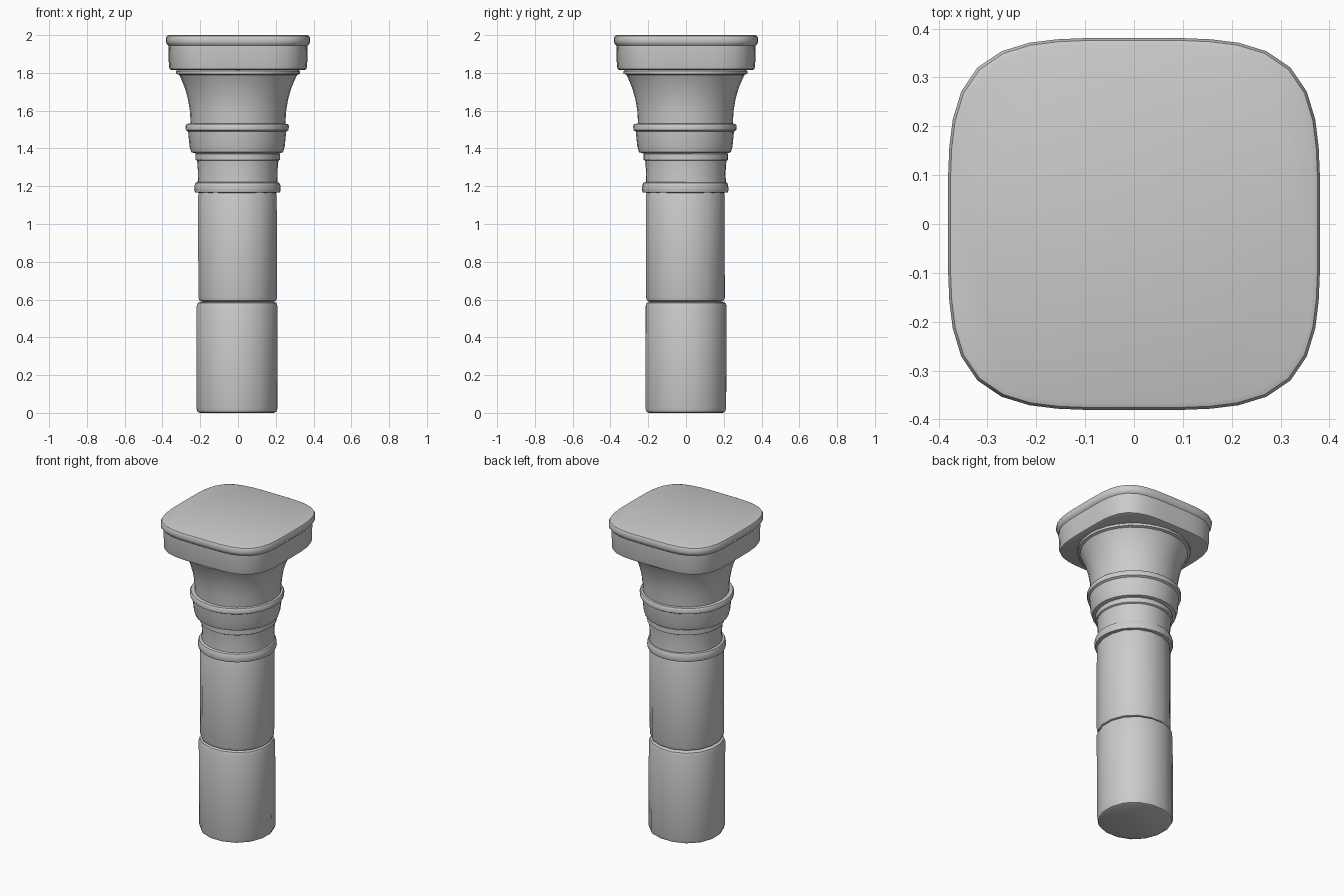
import bpy
import bmesh
from math import cos, sin, pi, radians

cube = bpy.data.objects.get("Cube")
if cube:
    bpy.data.objects.remove(cube, do_unlink=True)

stone = bpy.data.materials.new("grey stone")
stone.use_nodes = True
GREY = (0.6, 0.6, 0.6, 1)
stone.diffuse_color = GREY
stone.node_tree.nodes["Principled BSDF"].inputs["Base Color"].default_value = GREY


def loft(name, profile, power=2, sides=32, centre=(0, 0), turn=0.0, wobble=0.0):
    """Closed stack of rings from (radius, height) pairs; power > 2 squares them off."""
    bm = bmesh.new()
    rings = []
    for r, z in profile:
        ring = []
        for i in range(sides):
            a = 2 * pi * i / sides + turn
            c, s = cos(a), sin(a)
            k = r / (abs(c) ** power + abs(s) ** power) ** (1 / power)
            k *= 1 + wobble * sin(3 * a + 4 * z)
            ring.append(bm.verts.new((centre[0] + k * c, centre[1] + k * s, z)))
        rings.append(ring)
    for low, high in zip(rings, rings[1:]):
        for i in range(sides):
            j = (i + 1) % sides
            bm.faces.new((low[i], low[j], high[j], high[i]))
    bm.faces.new(rings[0][::-1])
    bm.faces.new(rings[-1])
    mesh = bpy.data.meshes.new(name)
    bm.to_mesh(mesh)
    bm.free()
    mesh.materials.append(stone)
    obj = bpy.data.objects.new(name, mesh)
    bpy.context.collection.objects.link(obj)
    bpy.ops.object.select_all(action="DESELECT")
    obj.select_set(True)
    bpy.context.view_layer.objects.active = obj
    bpy.ops.object.shade_smooth_by_angle(angle=radians(40))
    return obj


def drum(name, r, z0, z1, centre):
    """Shaft block with worn, rounded rims."""
    profile = [(r - 0.02, z0), (r - 0.006, z0 + 0.006), (r, z0 + 0.025),
               (r, z1 - 0.025), (r - 0.006, z1 - 0.006), (r - 0.02, z1)]
    loft(name, profile, power=2.15, sides=16, centre=centre, turn=pi / 16, wobble=0.008)


# Shaft
drum("lower_drum", 0.217, 0, 0.588, (-0.006, 0.0))
drum("upper_drum", 0.211, 0.588, 1.175, (-0.002, -0.004))

# Neck with its ring
loft("neck_ring", [(0.205, 1.165), (0.225, 1.168), (0.229, 1.18), (0.227, 1.205),
                   (0.222, 1.218), (0.21, 1.222)], centre=(-0.002, -0.004), wobble=0.004)
loft("neck", [(0.212, 1.21), (0.21, 1.27), (0.215, 1.335), (0.224, 1.34),
              (0.224, 1.37), (0.21, 1.385)], wobble=0.008)

# Flared band and bell of the capital
loft("band", [(0.215, 1.372), (0.243, 1.38), (0.252, 1.41), (0.26, 1.49),
              (0.272, 1.497), (0.274, 1.52), (0.268, 1.53), (0.245, 1.532)],
     centre=(-0.004, -0.005), wobble=0.004)
loft("bell", [(0.25, 1.52), (0.255, 1.6), (0.265, 1.66), (0.282, 1.72), (0.305, 1.775),
              (0.313, 1.79), (0.328, 1.795), (0.328, 1.81), (0.3, 1.825)],
     centre=(0, -0.002), wobble=0.004)

# Square slab with a projecting lip
loft("slab", [(0.35, 1.815), (0.362, 1.82), (0.366, 1.835), (0.369, 1.945),
              (0.378, 1.955), (0.381, 1.965), (0.381, 1.985), (0.376, 1.996),
              (0.366, 2.0)], power=4, sides=48)
